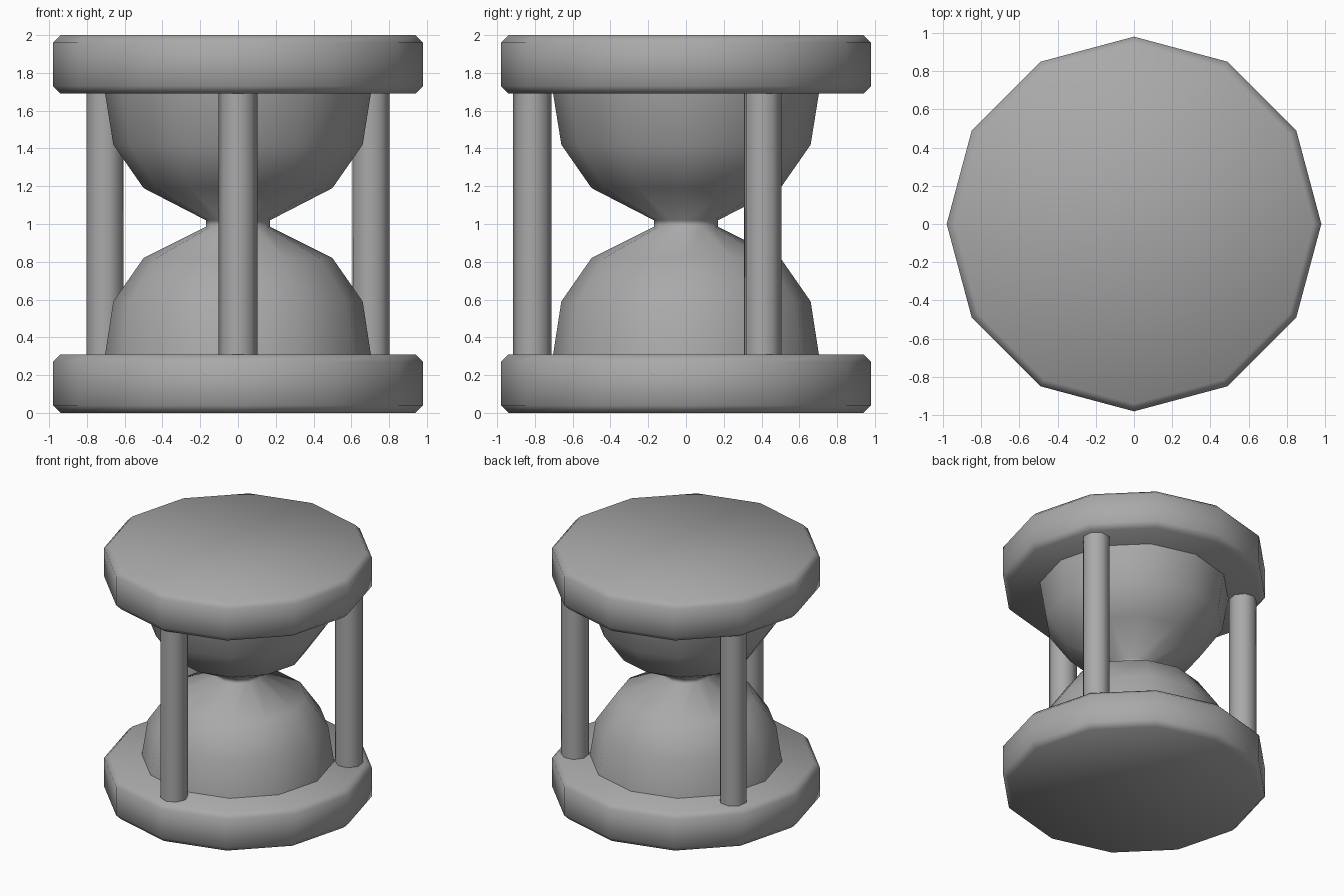
import bpy, bmesh, math
from mathutils import Matrix

cube = bpy.data.objects.get("Cube")
if cube:
    bpy.data.objects.remove(cube)

grey = bpy.data.materials.new("plain grey")
grey.use_nodes = True
COLOUR = (0.4, 0.4, 0.4, 1)
grey.diffuse_color = COLOUR
grey.node_tree.nodes["Principled BSDF"].inputs["Base Color"].default_value = COLOUR


def lathe(name, profile, sides, location=(0, 0, 0), turn=0.0, sharp=math.pi, caps=True):
    """Spin (radius, height) points around z into a smooth-shaded object."""
    bm = bmesh.new()
    rings = []
    for r, z in profile:
        angles = [turn + 2 * math.pi * i / sides for i in range(sides)]
        rings.append([bm.verts.new((r * math.cos(a), r * math.sin(a), z)) for a in angles])
    for low, high in zip(rings, rings[1:]):
        for i in range(sides):
            j = (i + 1) % sides
            bm.faces.new((low[i], low[j], high[j], high[i]))
    if caps:
        bm.faces.new(rings[0][::-1])
        bm.faces.new(rings[-1])
    for face in bm.faces:
        face.smooth = True
    for edge in bm.edges:
        if edge.is_manifold:
            edge.smooth = edge.calc_face_angle() < sharp
    mesh = bpy.data.meshes.new(name)
    bm.to_mesh(mesh)
    bm.free()
    mesh.materials.append(grey)
    obj = bpy.data.objects.new(name, mesh)
    obj.location = location
    bpy.context.collection.objects.link(obj)
    return obj


# Bevelled end plates
plate = [(0.94, 0), (0.98, 0.04), (0.98, 0.27), (0.94, 0.31)]
for name, z in (("bottom_plate", 0), ("top_plate", 1.69)):
    lathe(name, plate, 12, (0, 0, z), sharp=math.radians(35))

# Two bulbs joined by a narrow neck
bulb = [(0.705, 0.3), (0.66, 0.59), (0.5, 0.82), (0.17, 0.985),
        (0.17, 1.02), (0.5, 1.19), (0.66, 1.42), (0.705, 1.7)]
lathe("glass_bulbs", bulb, 12, caps=False)

# Three posts spaced evenly around the bulbs
for name, degrees in (("front_post", 270), ("back_left_post", 30), ("back_right_post", 150)):
    a = math.radians(degrees)
    lathe(name, [(0.102, 0.3), (0.102, 1.7)], 8,
          (0.813 * math.cos(a), 0.813 * math.sin(a), 0), turn=a, caps=False)
